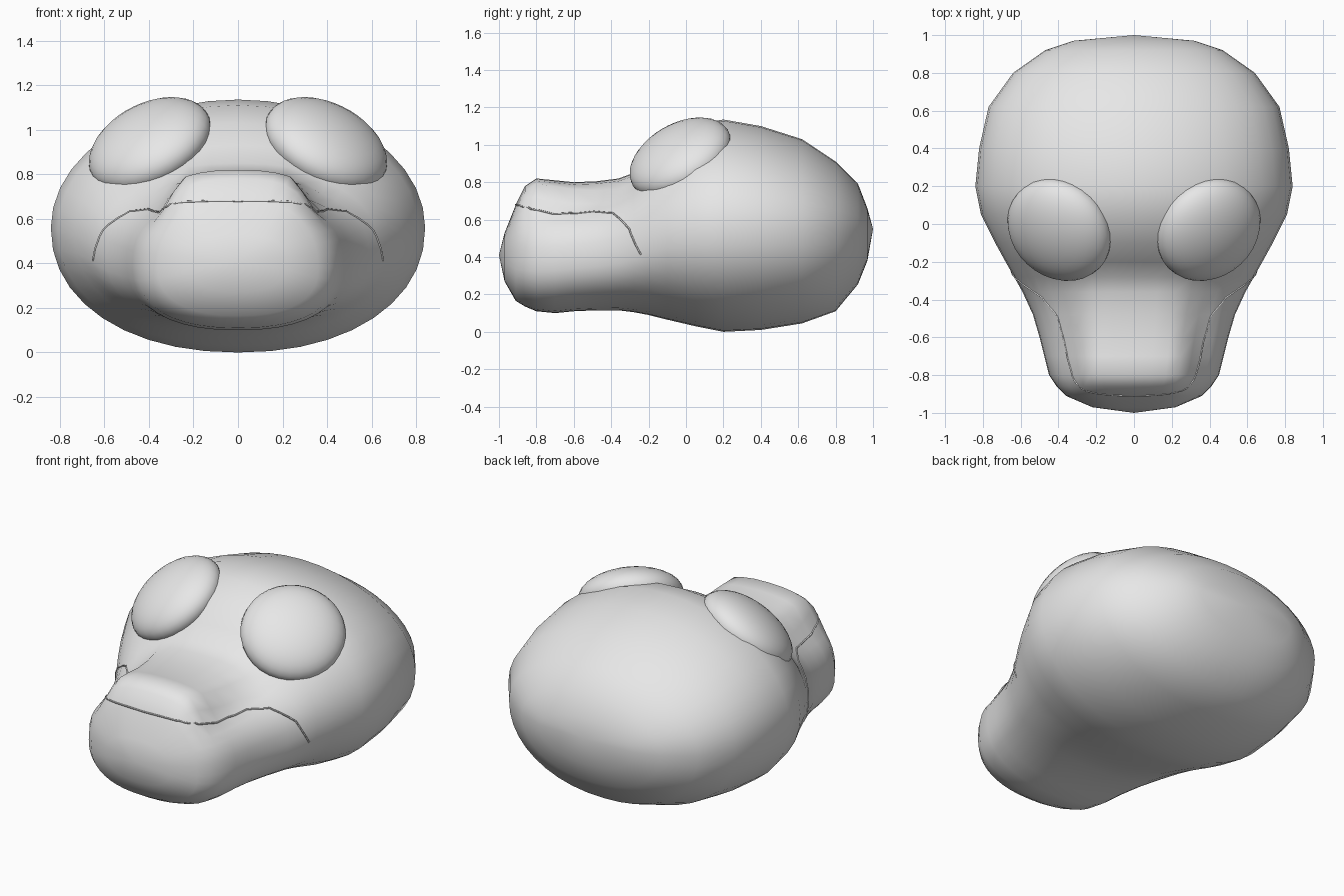
import bpy, bmesh, math
from mathutils import Vector

if "Cube" in bpy.data.objects:
    bpy.data.objects.remove(bpy.data.objects["Cube"])

skin = bpy.data.materials.new("light grey")
skin.diffuse_color = (0.8, 0.8, 0.8, 1)
skin.use_nodes = True
skin.node_tree.nodes["Principled BSDF"].inputs["Base Color"].default_value = skin.diffuse_color


def finish(ob, angle=80):
    ob.data.materials.append(skin)
    bpy.ops.object.select_all(action='DESELECT')
    ob.select_set(True)
    bpy.context.view_layer.objects.active = ob
    bpy.ops.object.shade_smooth_by_angle(angle=math.radians(angle))


def add_mesh(name, bm):
    bmesh.ops.recalc_face_normals(bm, faces=bm.faces)
    me = bpy.data.meshes.new(name)
    bm.to_mesh(me)
    bm.free()
    ob = bpy.data.objects.new(name, me)
    bpy.context.collection.objects.link(ob)
    return ob


# Head sections: y, half width, bottom, top, widest height, snout bridge height
SECTIONS = [
    (.97, .32, .38, .66, .54, 0), (.92, .47, .255, .79, .54, 0),
    (.80, .64, .11, .91, .54, 0), (.62, .77, .045, 1.03, .55, 0),
    (.40, .82, .01, 1.10, .56, 0), (.20, .84, .0, 1.135, .56, 0),
    (.05, .81, .03, 1.11, .55, 0), (-.10, .735, .065, 1.03, .53, 0),
    (-.20, .68, .09, .93, .50, 0), (-.28, .635, .105, .83, .46, .02),
    (-.36, .59, .115, .77, .43, .05), (-.48, .535, .115, .73, .41, .075),
    (-.60, .50, .11, .71, .40, .09), (-.70, .475, .10, .70, .39, .11),
    (-.80, .45, .11, .70, .38, .12), (-.86, .41, .135, .69, .38, .09),
    (-.91, .36, .165, .65, .38, .03), (-.97, .22, .27, .53, .40, 0)]
N = 40


def section_points(y, w, zb, zt, zm, bump):
    # Superellipse ring, squarer on the snout, with a raised flat bridge on top
    k = min(1, max(0, (-y - .1) / .3))
    up, low = 2 + .4 * k, 2.15 + .25 * k
    pts = []
    for i in range(N):
        a = 2 * math.pi * i / N
        c, s = math.cos(a), math.sin(a)
        e = 2 / (up if s > 0 else low)
        x = w * math.copysign(abs(c) ** e, c)
        h = abs(s) ** e
        z = zm + h * (zt - zm) if s > 0 else zm - h * (zm - zb)
        if s > 0:
            t = min(1, max(0, (.37 - abs(x)) / .14))
            z += bump * t * t * (3 - 2 * t)
        pts.append((x, y, z))
    return pts


bm = bmesh.new()
rings = [[bm.verts.new(p) for p in section_points(*s)] for s in SECTIONS]
for a, b in zip(rings, rings[1:]):
    for i in range(N):
        j = (i + 1) % N
        bm.faces.new((a[i], a[j], b[j], b[i]))
for ring, pole in ((rings[0], (0, 1, .55)), (rings[-1], (0, -1, .41))):
    tip = bm.verts.new(pole)
    for i in range(N):
        bm.faces.new((ring[i], ring[(i + 1) % N], tip))
head = add_mesh("head", bm)
finish(head)

# Bulging eyes: flattened spheres facing up, forward and outward
for side, name in ((-1, "left_eye"), (1, "right_eye")):
    bpy.ops.mesh.primitive_uv_sphere_add(segments=32, ring_count=16, radius=1,
                                         location=(side * .395, -.03, .93))
    eye = bpy.context.object
    eye.name = name
    eye.scale = (.295, .295, .15)
    eye.rotation_mode = 'QUATERNION'
    eye.rotation_quaternion = Vector((side * .42, -.45, .79)).to_track_quat('Z', 'Y')
    finish(eye)

# Lip seam: thin line laid on the head surface
half = [(0, -.91, .68), (.2, -.88, .67), (.31, -.83, .655), (.36, -.71, .635),
        (.42, -.5, .665), (.5, -.4, .65), (.6, -.3, .55), (.67, -.25, .41)]
path = [Vector((-x, y, z)) for x, y, z in half[:0:-1]] + [Vector(p) for p in half]
dense = [a.lerp(b, t / 5) for a, b in zip(path, path[1:]) for t in range(5)] + [path[-1]]
curve = bpy.data.curves.new("lip_seam", 'CURVE')
curve.dimensions = '3D'
curve.bevel_depth = .005
curve.bevel_resolution = 0
spline = curve.splines.new('POLY')
spline.points.add(len(dense) - 1)
for sp, p in zip(spline.points, dense):
    hit = head.closest_point_on_mesh(p)[1]
    sp.co = (*hit, 1)
seam = bpy.data.objects.new("lip_seam", curve)
bpy.context.collection.objects.link(seam)
curve.materials.append(skin)
